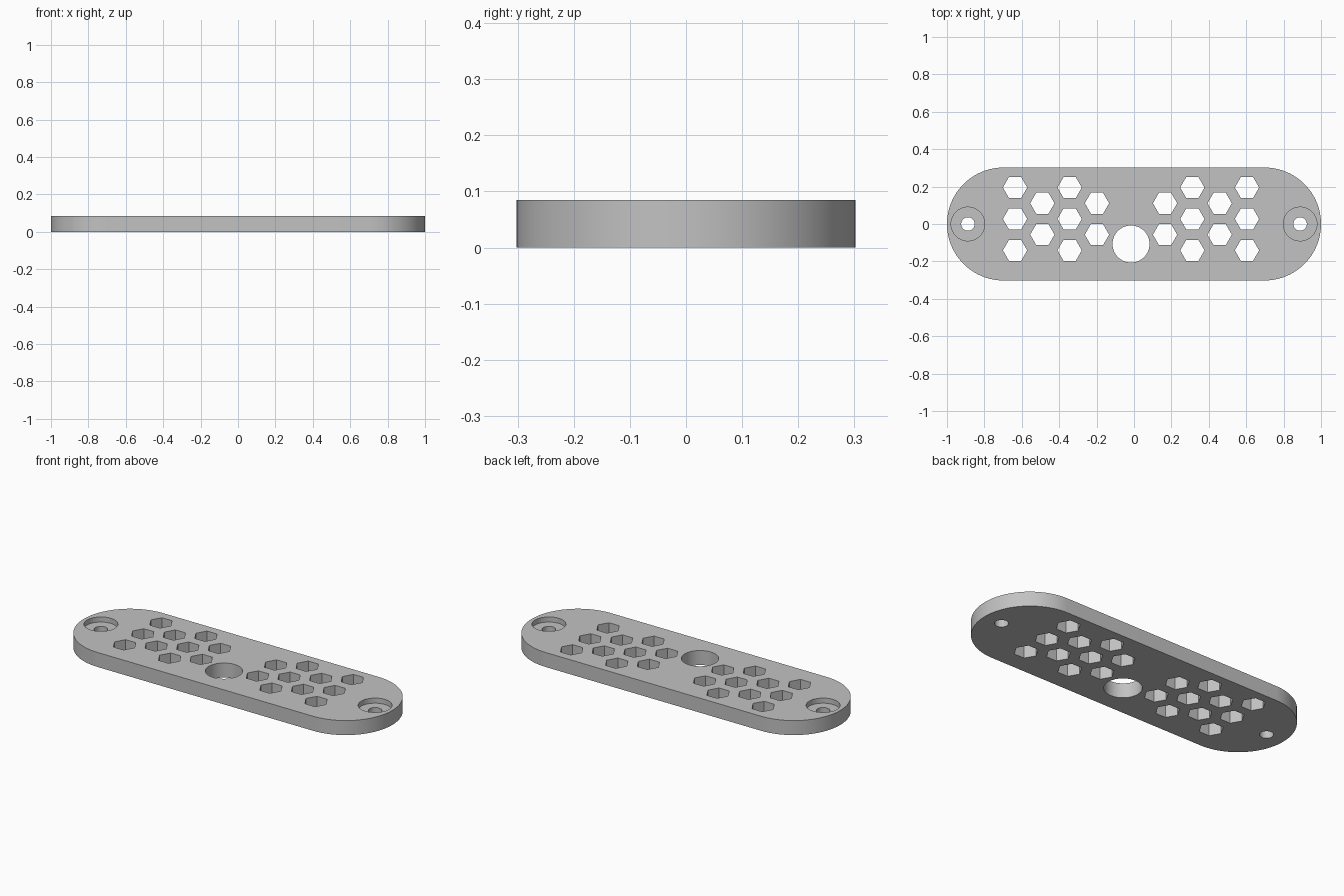
import bpy, bmesh, math
from mathutils import Matrix

cube = bpy.data.objects.get("Cube")
if cube:
    bpy.data.objects.remove(cube, do_unlink=True)

HALF_LENGTH, HALF_WIDTH, HEIGHT = 1.0, 0.302, 0.085
BORE_DEPTH = 0.03

grey = bpy.data.materials.new("plain grey")
grey.use_nodes = True
grey.diffuse_color = (0.54, 0.54, 0.54, 1)
grey.node_tree.nodes["Principled BSDF"].inputs["Base Color"].default_value = grey.diffuse_color


def finish(name, bm):
    mesh = bpy.data.meshes.new(name)
    bmesh.ops.recalc_face_normals(bm, faces=bm.faces)
    bm.to_mesh(mesh)
    bm.free()
    mesh.materials.append(grey)
    obj = bpy.data.objects.new(name, mesh)
    bpy.context.collection.objects.link(obj)
    return obj


def add_prism(bm, x, y, radius, sides, low, high):
    """Upright prism with its first corner on the x axis."""
    ring = [bm.verts.new((x + radius * math.cos(math.tau * i / sides),
                          y + radius * math.sin(math.tau * i / sides), low))
            for i in range(sides)]
    base = bm.faces.new(ring)
    top = bmesh.ops.extrude_face_region(bm, geom=[base])["geom"]
    bmesh.ops.translate(bm, vec=(0, 0, high - low),
                        verts=[v for v in top if isinstance(v, bmesh.types.BMVert)])


# Plate body: rounded ends joined by straight sides
bm = bmesh.new()
STEPS = 48
outline = []
for side in (1, -1):
    for i in range(STEPS + 1):
        a = math.pi * (i / STEPS - 0.5)
        outline.append(bm.verts.new((
            side * (HALF_LENGTH - HALF_WIDTH + HALF_WIDTH * math.cos(a)),
            side * HALF_WIDTH * math.sin(a), 0)))
base = bm.faces.new(outline)
top = bmesh.ops.extrude_face_region(bm, geom=[base])["geom"]
bmesh.ops.translate(bm, vec=(0, 0, HEIGHT),
                    verts=[v for v in top if isinstance(v, bmesh.types.BMVert)])
plate = finish("vent_plate", bm)

# Through holes: hexagon grid, round opening and screw holes
bm = bmesh.new()
LOW, HIGH = -0.1, HEIGHT + 0.1
PITCH_X, PITCH_Y = 0.146, 0.168
for first_x, counts in ((-0.636, (3, 2, 3, 2)), (0.166, (2, 3, 2, 3))):
    for col, count in enumerate(counts):
        for row in range(count):
            y = 0.027 + ((count - 1) / 2 - row) * PITCH_Y
            add_prism(bm, first_x + col * PITCH_X, y, 0.065, 6, LOW, HIGH)
add_prism(bm, -0.016, -0.107, 0.099, 64, LOW, HIGH)
for x in (-0.888, 0.888):
    add_prism(bm, x, 0, 0.036, 40, LOW, HIGH)
through_cutter = finish("through_hole_cutter", bm)

# Shallow wide recesses for the screw heads
bm = bmesh.new()
for x in (-0.888, 0.888):
    add_prism(bm, x, 0, 0.09, 64, HEIGHT - BORE_DEPTH, HIGH)
recess_cutter = finish("screw_recess_cutter", bm)

# Cut the plate, then drop the cutters
bpy.ops.object.select_all(action="DESELECT")
bpy.context.view_layer.objects.active = plate
plate.select_set(True)
for cutter in (recess_cutter, through_cutter):
    cutter.hide_render = True
    mod = plate.modifiers.new(cutter.name, "BOOLEAN")
    mod.operation = "DIFFERENCE"
    mod.solver = "EXACT"
    mod.object = cutter
    bpy.ops.object.modifier_apply(modifier=mod.name)
for cutter in (recess_cutter, through_cutter):
    bpy.data.objects.remove(cutter, do_unlink=True)

bpy.ops.object.shade_smooth_by_angle(angle=math.radians(30))
